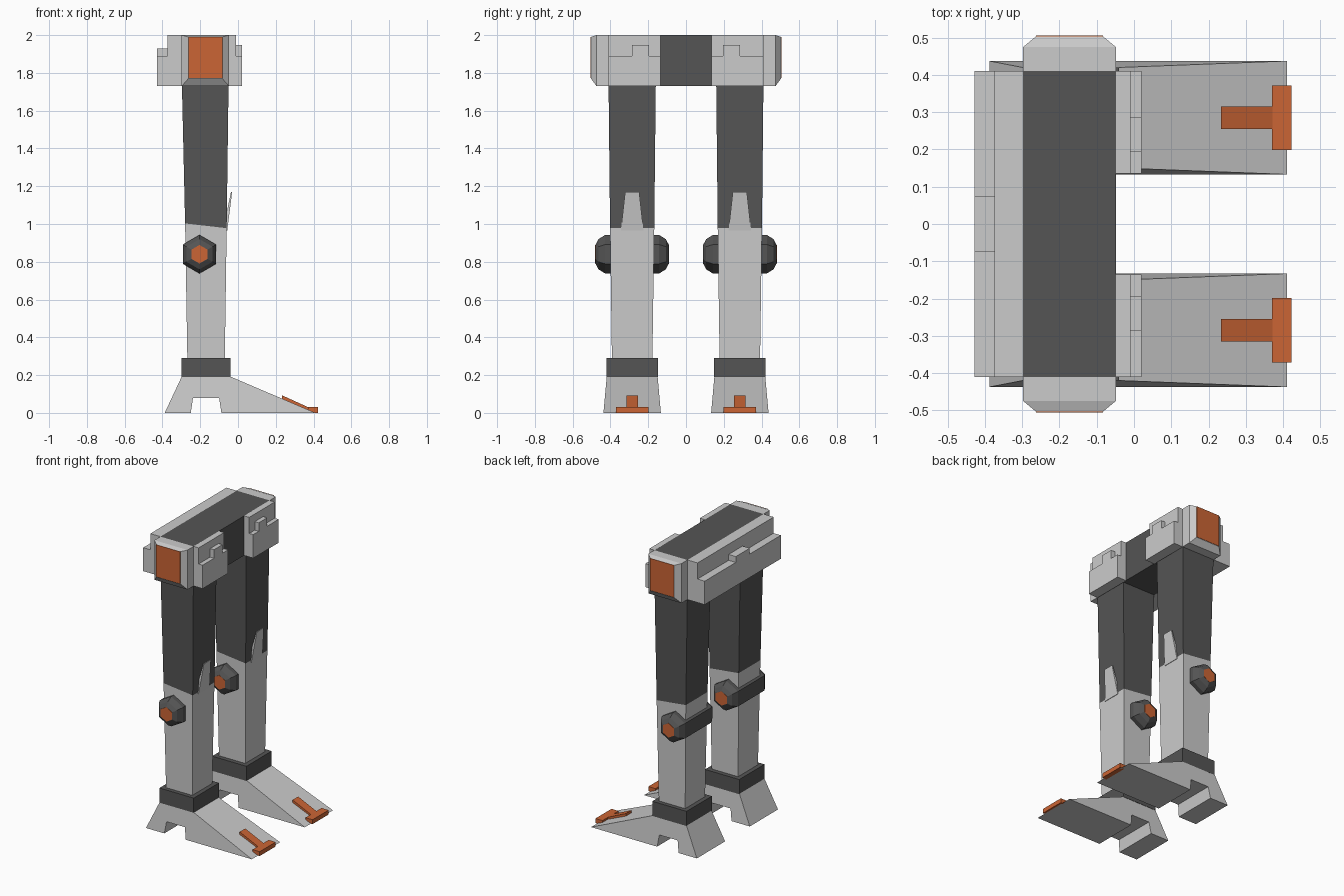
import bpy, bmesh, math

if "Cube" in bpy.data.objects:
    bpy.data.objects.remove(bpy.data.objects["Cube"])


def material(name, rgb):
    m = bpy.data.materials.new(name)
    m.diffuse_color = (*rgb, 1)
    m.use_nodes = True
    m.node_tree.nodes["Principled BSDF"].inputs["Base Color"].default_value = m.diffuse_color
    return m


DARK = material("dark_grey", (0.09, 0.09, 0.09))
ORANGE = material("orange", (0.6, 0.13, 0.035))
LEG_Y = 0.285


def loft(name, rings, mat=None, mirror=True):
    """Skin a list of equal-length point rings, cap both ends, mirror over y."""
    bm = bmesh.new()
    rows = [[bm.verts.new(p) for p in r] for r in rings]
    n = len(rows[0])
    for a, b in zip(rows, rows[1:]):
        for i in range(n):
            j = (i + 1) % n
            bm.faces.new((a[i], a[j], b[j], b[i]))
    bm.faces.new(rows[0][::-1])
    bm.faces.new(rows[-1])
    bmesh.ops.recalc_face_normals(bm, faces=bm.faces)
    me = bpy.data.meshes.new(name)
    bm.to_mesh(me)
    bm.free()
    ob = bpy.data.objects.new(name, me)
    bpy.context.collection.objects.link(ob)
    if mat:
        me.materials.append(mat)
    if mirror:
        mod = ob.modifiers.new("mirror", 'MIRROR')
        mod.use_axis = (False, True, False)
        mod.use_mirror_merge = False
    return ob


def rect_z(x0, x1, y0, y1, z, z1=None):
    """Horizontal rectangle; z1 is the height on the x1 side if sloped."""
    z1 = z if z1 is None else z1
    return [(x0, y0, z), (x1, y0, z1), (x1, y1, z1), (x0, y1, z)]


def box(name, x, y, z, mat=None, mirror=True):
    return loft(name, [rect_z(*x, *y, z[0]), rect_z(*x, *y, z[1])], mat, mirror)


def rect_y(x0, x1, z0, z1, y):
    return [(x0, y, z0), (x1, y, z0), (x1, y, z1), (x0, y, z1)]


def extrude_x(name, profile, x0, x1, mirror=True):
    return loft(name, [[(x, y, z) for y, z in profile] for x in (x0, x1)], None, mirror)


def step_profile(y0, y1, b0, b1, top):
    """Low plate outline with a raised tab between b0 and b1."""
    return [(y0, 1.73), (y1, 1.73), (y1, 1.89), (b1, 1.89), (b1, top),
            (b0, top), (b0, 1.89), (y0, 1.89)]


# Hips: dark core, bevelled end caps with orange panels
box("hip_core", (-0.298, -0.048), (-0.41, 0.41), (1.73, 2.0), DARK, False)
loft("hip_end_cap", [rect_y(-0.298, -0.048, 1.73, 2.0, 0.41),
                     rect_y(-0.298, -0.048, 1.73, 2.0, 0.474),
                     rect_y(-0.263, -0.083, 1.77, 1.99, 0.503)])
box("hip_end_panel", (-0.263, -0.083), (0.5, 0.505), (1.772, 1.99), ORANGE)

# Hip armour plates, front and back, with stepped outer layer
box("hip_front_plate", (-0.05, -0.01), (0.135, 0.41), (1.73, 2.0))
extrude_x("hip_front_step", step_profile(0.135, 0.41, 0.195, 0.286, 1.948), -0.01, 0.02)
box("hip_back_plate", (-0.374, -0.297), (-0.41, 0.41), (1.73, 2.0), None, False)
extrude_x("hip_back_step", step_profile(-0.41, 0.41, -0.075, 0.075, 1.93), -0.428, -0.374, False)

# Legs: tapered thigh and shin meeting at a sloped joint
joint = rect_z(-0.28, -0.06, 0.168, 0.402, 1.003, 0.978)
loft("thigh", [joint, rect_z(-0.297, -0.05, 0.16, 0.41, 1.74)], DARK)
loft("shin", [rect_z(-0.268, -0.07, 0.178, 0.392, 0.28), joint])
loft("knee_spike", [rect_z(-0.08, -0.057, LEG_Y - 0.06, LEG_Y + 0.06, 0.965),
                    rect_z(-0.037, -0.031, LEG_Y - 0.037, LEG_Y + 0.037, 1.17)])


# Knee hubs: hexagonal axle with stepped bevels and orange ends
def hexagon(r, y):
    return [(-0.204 + r * math.sin(math.pi * k / 3), LEG_Y + y,
             0.84 + r * math.cos(math.pi * k / 3)) for k in range(6)]


HUB = [(0.102, 0.143), (0.08, 0.178), (0.05, 0.194)]
loft("knee_hub", [hexagon(r, -y) for r, y in reversed(HUB)] + [hexagon(r, y) for r, y in HUB], DARK)
for label, s in (("inner", -1), ("outer", 1)):
    loft("knee_cap_" + label, [hexagon(0.049, s * 0.19), hexagon(0.049, s * 0.196)], ORANGE)

# Ankles and wedge feet with an arch cut under the heel
box("ankle", (-0.298, -0.04), (0.148, 0.42), (0.19, 0.29), DARK)
FOOT = [(-0.388, 0), (-0.25, 0), (-0.238, 0.08), (-0.1, 0.08), (-0.088, 0),
        (0.41, 0), (-0.04, 0.192), (-0.298, 0.192)]
loft("foot", [[(x, LEG_Y + s * (0.152 - 0.09 * z), z) for x, z in FOOT] for s in (-1, 1)])


# Orange T-shaped toe guard
def toe_part(name, profile, half):
    loft(name, [[(x, LEG_Y + s * half, z) for x, z in profile] for s in (-1, 1)], ORANGE)


toe_part("toe_stem", [(0.233, 0.093), (0.233, 0.07), (0.372, 0.012), (0.372, 0.03)], 0.03)
toe_part("toe_bar", [(0.37, 0.03), (0.37, 0.008), (0.39, 0), (0.423, 0), (0.423, 0.03)], 0.086)
